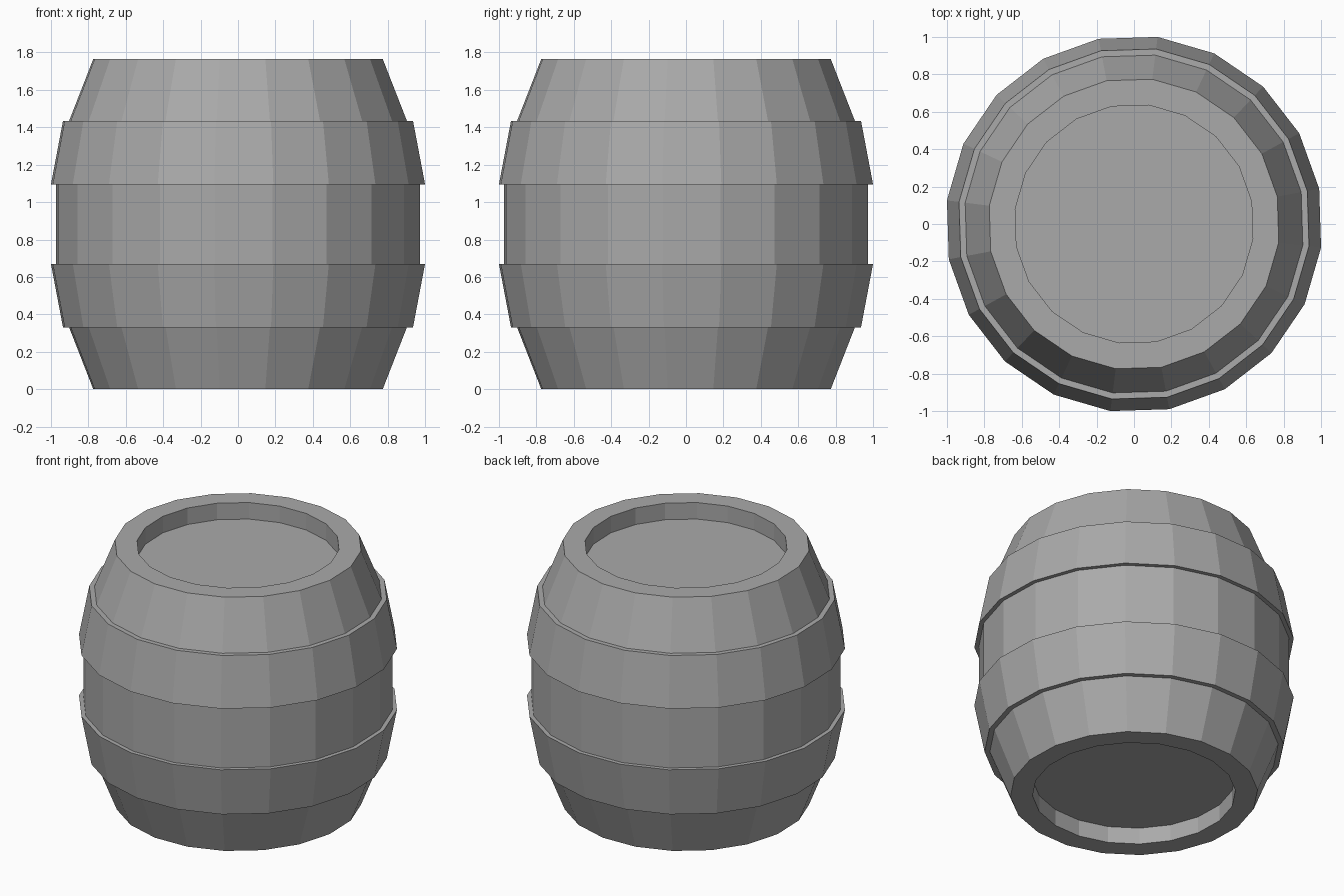
import bpy
import bmesh
from math import cos, sin, radians

if "Cube" in bpy.data.objects:
    bpy.data.objects.remove(bpy.data.objects["Cube"], do_unlink=True)

SIDES = 20
TURN = radians(10.8)
HEIGHT = 1.765

# Single grey colour
grey = bpy.data.materials.new("plain_grey")
grey.use_nodes = True
colour = (0.4, 0.4, 0.4, 1)
grey.diffuse_color = colour
grey.node_tree.nodes["Principled BSDF"].inputs["Base Color"].default_value = colour


def lathe(name, profile, closed):
    """Spin a (radius, z) profile around z; cap both ends unless it is a closed ring."""
    bm = bmesh.new()
    step = radians(360 / SIDES)
    rings = [[bm.verts.new((r * cos(TURN + i * step), r * sin(TURN + i * step), z))
              for i in range(SIDES)] for r, z in profile]
    pairs = list(zip(rings, rings[1:]))
    if closed:
        pairs.append((rings[-1], rings[0]))
    else:
        bm.faces.new(rings[0])
        bm.faces.new(rings[-1])
    for low, high in pairs:
        for i in range(SIDES):
            j = (i + 1) % SIDES
            bm.faces.new((low[i], low[j], high[j], high[i]))
    bmesh.ops.recalc_face_normals(bm, faces=bm.faces)
    mesh = bpy.data.meshes.new(name)
    bm.to_mesh(mesh)
    bm.free()
    mesh.materials.append(grey)
    obj = bpy.data.objects.new(name, mesh)
    bpy.context.collection.objects.link(obj)
    return obj


def flip(profile):
    """Mirror a profile about the middle of the barrel."""
    return [(r, HEIGHT - z) for r, z in reversed(profile)]


# Barrel body with a recessed lid at each end
lower_half = [(0.64, 0.115), (0.64, 0), (0.78, 0), (0.91, 0.33), (0.98, 0.67)]
lathe("barrel_body", lower_half + flip(lower_half), False)

# Two tapered hoops
hoop = [(0.89, 0.33), (0.943, 0.33), (1.008, 0.67), (0.96, 0.67)]
lathe("lower_hoop", hoop, True)
lathe("upper_hoop", flip(hoop), True)
